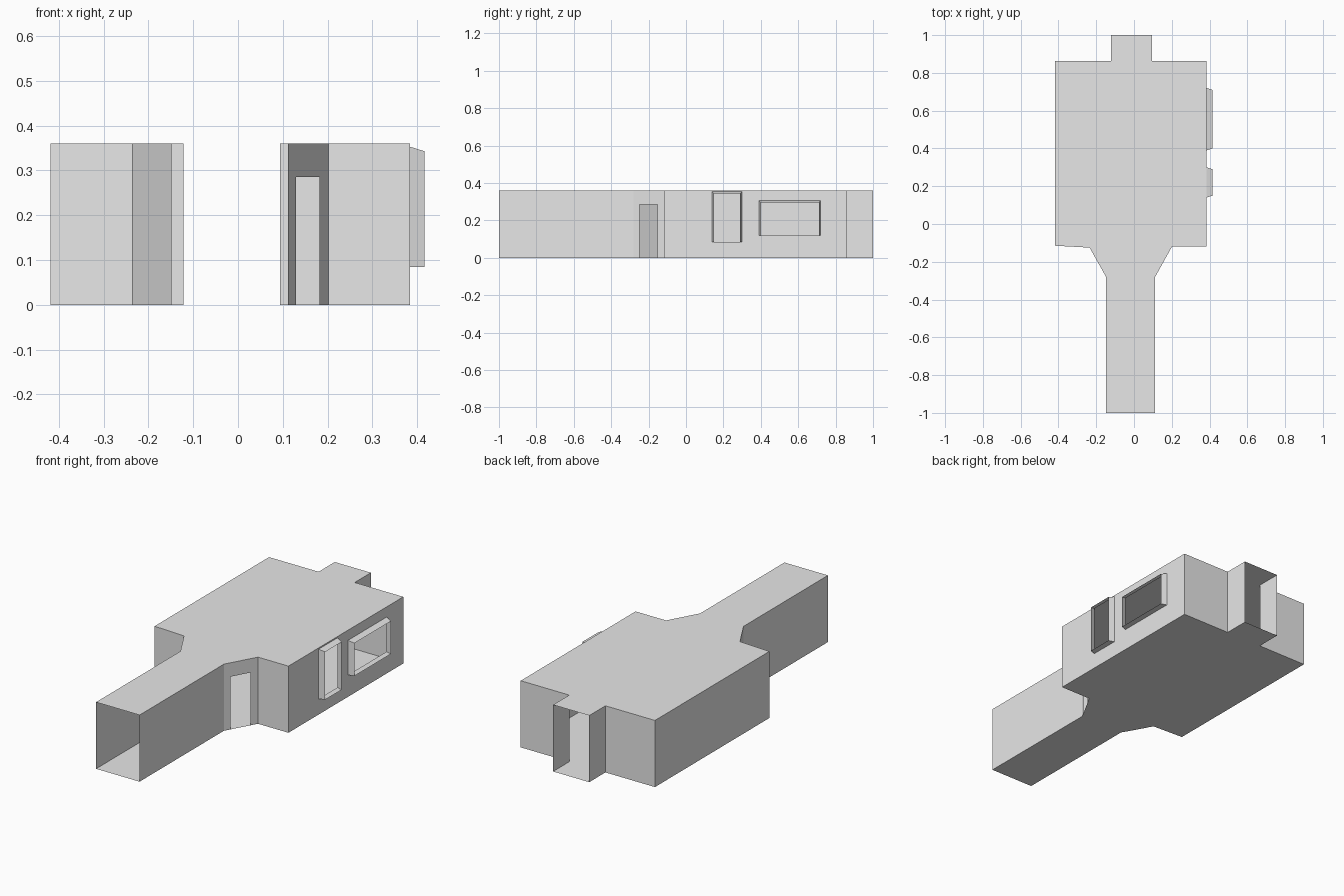
import bpy
from mathutils import Vector

if "Cube" in bpy.data.objects:
    bpy.data.objects.remove(bpy.data.objects["Cube"], do_unlink=True)

HEIGHT = 0.36
GREY = (0.8, 0.8, 0.8, 1.0)

plaster = bpy.data.materials.new("pale grey plaster")
plaster.use_nodes = True
plaster.diffuse_color = GREY
plaster.node_tree.nodes["Principled BSDF"].inputs["Base Color"].default_value = GREY


def make_object(name, verts, faces):
    mesh = bpy.data.meshes.new(name)
    mesh.from_pydata(verts, [], faces)
    mesh.materials.append(plaster)
    mesh.update()
    obj = bpy.data.objects.new(name, mesh)
    bpy.context.collection.objects.link(obj)
    return obj


def make_wall(name, start, end, openings=()):
    """Thin upright wall; openings are (u0, u1, z0, z1), u running along the wall from 0 to 1."""
    us = sorted({0, 1, *(u for o in openings for u in o[:2])})
    zs = sorted({0, HEIGHT, *(z for o in openings for z in o[2:])})
    a, b = Vector(start), Vector(end)
    verts = [(*a.lerp(b, u), z) for z in zs for u in us]
    faces = []
    for j in range(len(zs) - 1):
        for i in range(len(us) - 1):
            u, z = (us[i] + us[i + 1]) / 2, (zs[j] + zs[j + 1]) / 2
            if any(o[0] < u < o[1] and o[2] < z < o[3] for o in openings):
                continue
            k = j * len(us) + i
            faces.append((k, k + 1, k + 1 + len(us), k + len(us)))
    return make_object(name, verts, faces)


def make_frame(name, x0, x1, y0, y1, z0, z1, taper):
    """Open sleeve around a window, narrowing slightly away from the wall."""
    t = taper
    verts = [(x0, y0, z0), (x0, y1, z0), (x0, y1, z1), (x0, y0, z1),
             (x1, y0 + t, z0), (x1, y1 - t, z0), (x1, y1 - t, z1 - t), (x1, y0 + t, z1 - t)]
    faces = [(i, (i + 1) % 4, (i + 1) % 4 + 4, i + 4) for i in range(4)]
    return make_object(name, verts, faces)


# Footprint, counter-clockwise from the corridor's front corner
plan = [(0.112, -1), (0.112, -0.28), (0.202, -0.118), (0.384, -0.118),
        (0.384, 0.862), (0.094, 0.862), (0.094, 1), (-0.122, 1),
        (-0.122, 0.862), (-0.418, 0.862), (-0.418, -0.115), (-0.235, -0.125),
        (-0.148, -0.28), (-0.148, -1)]
count = len(plan)

# Floor and roof
make_object("floor", [(x, y, 0) for x, y in plan], [tuple(reversed(range(count)))])
make_object("roof", [(x, y, HEIGHT) for x, y in plan], [tuple(range(count))])

# Openings: two windows in the long side, a doorway in one slanted wall
windows = {"narrow_window": (0.14, 0.30, 0.085, 0.353),
           "wide_window": (0.39, 0.72, 0.118, 0.305)}
SIDE_Y, SIDE_LEN = plan[3][1], plan[4][1] - plan[3][1]
side_openings = [((y0 - SIDE_Y) / SIDE_LEN, (y1 - SIDE_Y) / SIDE_LEN, z0, z1)
                 for y0, y1, z0, z1 in windows.values()]
doorway = (0.19, 0.78, 0, 0.285)

# Walls; None marks the open ends of corridor and alcove
wall_names = ["corridor_wall_left", "slanted_wall_left", "front_wall_left", "window_wall",
              "back_wall_left", "alcove_wall_left", None, "alcove_wall_right",
              "back_wall_right", "side_wall_right", "front_wall_right",
              "slanted_wall_right", "corridor_wall_right", None]
openings = {"slanted_wall_left": [doorway], "window_wall": side_openings}
for i, name in enumerate(wall_names):
    if name:
        make_wall(name, plan[i], plan[(i + 1) % count], openings.get(name, ()))

# Window sleeves
for name, (y0, y1, z0, z1) in windows.items():
    make_frame(name + "_frame", 0.384, 0.416, y0, y1, z0, z1, 0.01)

# Closed door lying almost flush on the other slanted wall
a, b = Vector(plan[11]), Vector(plan[12])
out = Vector((b.y - a.y, a.x - b.x)).normalized() * 0.001
p, q = a.lerp(b, 0.19) + out, a.lerp(b, 0.8) + out
make_object("closed_door", [(*p, 0), (*q, 0), (*q, 0.283), (*p, 0.283)], [(0, 1, 2, 3)])
